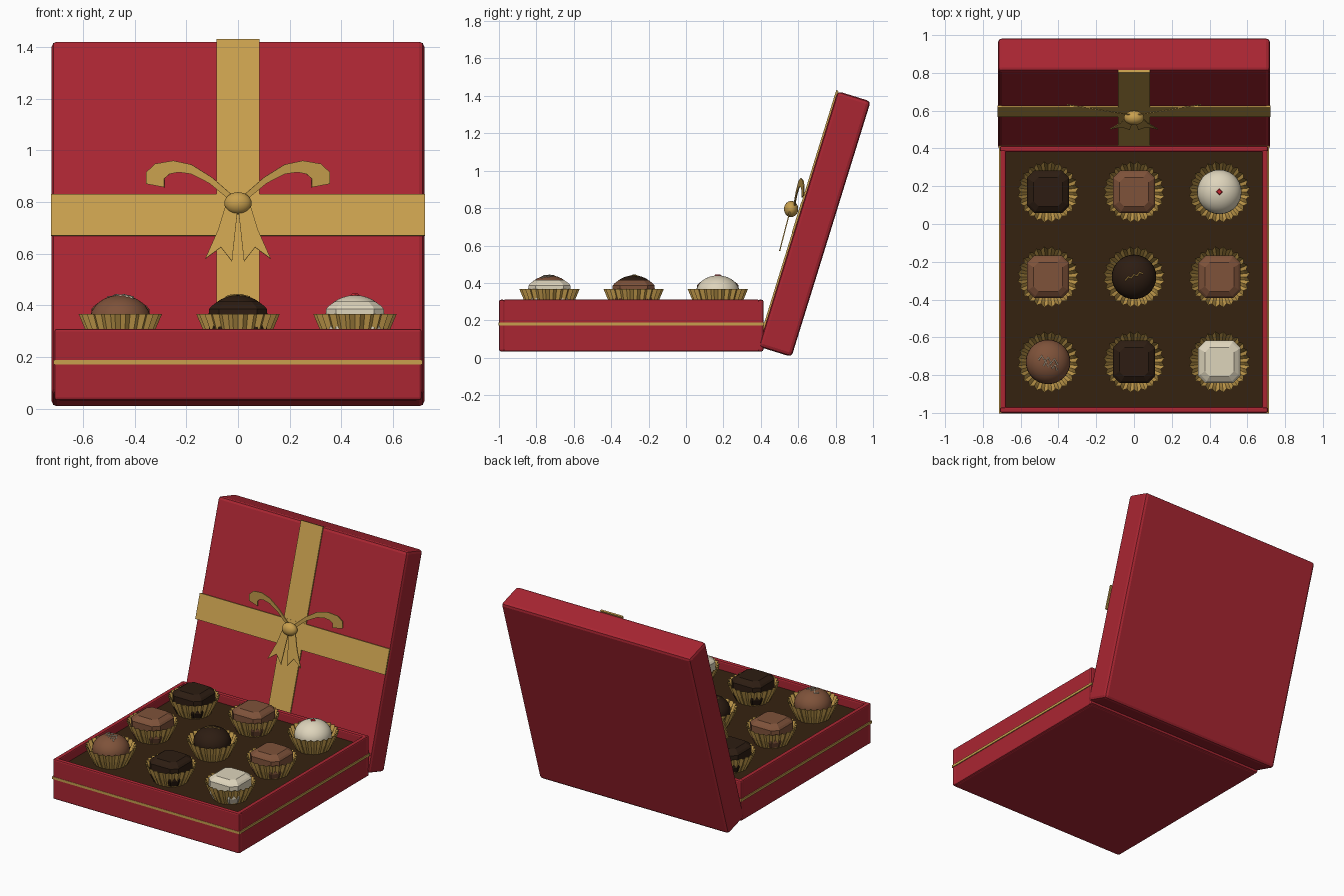
import bpy, bmesh, math
from mathutils import Matrix, Vector

cube = bpy.data.objects.get("Cube")
if cube:
    bpy.data.objects.remove(cube, do_unlink=True)


def material(name, *rgb):
    m = bpy.data.materials.new(name)
    m.use_nodes = True
    m.diffuse_color = (*rgb, 1)
    m.node_tree.nodes["Principled BSDF"].inputs["Base Color"].default_value = (*rgb, 1)
    return m


RED = material("box_red", 0.40, 0.019, 0.032)
GOLD = material("ribbon_gold", 0.58, 0.35, 0.076)
TRAY = material("tray_brown", 0.036, 0.016, 0.005)
DARK = material("dark_chocolate", 0.026, 0.012, 0.006)
MILK = material("milk_chocolate", 0.21, 0.085, 0.042)
CREAM = material("white_chocolate", 0.73, 0.66, 0.50)
BERRY = material("berry_red", 0.60, 0.02, 0.03)


def finish(name, bm, mat, smooth=False):
    bmesh.ops.recalc_face_normals(bm, faces=bm.faces)
    mesh = bpy.data.meshes.new(name)
    bm.to_mesh(mesh)
    bm.free()
    ob = bpy.data.objects.new(name, mesh)
    bpy.context.collection.objects.link(ob)
    mesh.materials.append(mat)
    for p in mesh.polygons:
        p.use_smooth = smooth
    return ob


def box(name, center, size, mat, bevel=0, frame=Matrix()):
    bm = bmesh.new()
    bmesh.ops.create_cube(bm, size=1, matrix=Matrix.Translation(center) @ Matrix.Diagonal((*size, 1)))
    ob = finish(name, bm, mat)
    ob.matrix_world = frame
    if bevel:
        mod = ob.modifiers.new("bevel", "BEVEL")
        mod.width, mod.segments = bevel, 2
    return ob


def ellipsoid(name, center, radii, mat):
    bm = bmesh.new()
    bmesh.ops.create_uvsphere(bm, u_segments=28, v_segments=16, radius=1,
                              matrix=Matrix.Translation(center) @ Matrix.Diagonal((*radii, 1)))
    return finish(name, bm, mat, True)


def loft(name, rings, mat, cap_top=True):
    """Joins closed rings of points, bottom to top."""
    bm = bmesh.new()
    loops = [[bm.verts.new(p) for p in ring] for ring in rings]
    n = len(loops[0])
    for a, b in zip(loops, loops[1:]):
        for i in range(n):
            j = (i + 1) % n
            bm.faces.new((a[i], a[j], b[j], b[i]))
    bm.faces.new(loops[0])
    if cap_top:
        bm.faces.new(loops[-1])
    return finish(name, bm, mat)


def sheet(name, rows, mat, thickness=0.006):
    """Thin ribbon made of rows of points."""
    bm = bmesh.new()
    grid = [[bm.verts.new(p) for p in row] for row in rows]
    for a, b in zip(grid, grid[1:]):
        for i in range(len(a) - 1):
            bm.faces.new((a[i], a[i + 1], b[i + 1], b[i]))
    ob = finish(name, bm, mat)
    mod = ob.modifiers.new("thickness", "SOLIDIFY")
    mod.thickness, mod.offset = thickness, 0
    return ob


# Base box: bottom slab, four walls, tray and gold trim
MID = -0.293
box("base_bottom", (0, MID, 0.10), (1.40, 1.39, 0.135), RED, 0.012)
box("base_front_wall", (0, -0.984, 0.172), (1.42, 0.032, 0.276), RED, 0.01)
box("base_back_wall", (0, 0.398, 0.172), (1.42, 0.032, 0.276), RED, 0.01)
for side, s in (("left", 1), ("right", -1)):
    box(f"base_{side}_wall", (s * 0.693, MID, 0.172), (0.03, 1.37, 0.276), RED, 0.008)
box("tray", (0, MID, 0.20), (1.37, 1.36, 0.10), TRAY)
box("base_gold_trim", (0, MID, 0.180), (1.428, 1.418, 0.017), GOLD)

# Open lid with crossed ribbons
LID = Matrix.Translation((0, 0.6875, 0.715)) @ Matrix.Rotation(math.radians(-17.2), 4, "X")
box("lid", (0, 0, 0), (1.44, 0.185, 1.43), RED, 0.02, LID)
box("ribbon_vertical", (0, -0.095, 0), (0.167, 0.012, 1.435), GOLD, 0, LID)
box("ribbon_horizontal", (0, -0.097, 0.006), (1.444, 0.012, 0.167), GOLD, 0, LID)

# Bow: loops, tails and knot
upper = [(0.02, 0.825), (0.10, 0.895), (0.18, 0.945), (0.25, 0.96), (0.32, 0.948), (0.355, 0.915), (0.355, 0.87)]
lower = [(0.035, 0.81), (0.11, 0.872), (0.18, 0.908), (0.23, 0.915), (0.265, 0.908), (0.285, 0.89), (0.285, 0.857)]
for side, s in (("left", 1), ("right", -1)):
    sheet(f"bow_loop_{side}",
          [[(s * x, 0.575 + 0.16 * x, z) for x, z in pair] for pair in zip(upper, lower)], GOLD)
    tail = [[(0.05, 0.78), (0.025, 0.78), (0, 0.78)],
            [(0.078, 0.69), (0.045, 0.69), (0.01, 0.69)],
            [(0.127, 0.58), (0.066, 0.625), (0.023, 0.57)]]
    sheet(f"bow_tail_{side}",
          [[(s * x, 0.555 - (0.78 - z) * 0.26, z) for x, z in row] for row in tail], GOLD)
ellipsoid("bow_knot", (0, 0.562, 0.795), (0.053, 0.038, 0.043), GOLD)


# Sweets
def paper_cup(x, y):
    pleats = 24
    rings = []
    for r, depth, z in ((0.105, 0.003, 0.252), (0.133, 0.006, 0.312), (0.155, 0.008, 0.368)):
        ring = []
        for i in range(pleats * 2):
            a = math.pi * i / pleats
            rr = r + (depth if i % 2 else -depth)
            ring.append((x + rr * math.cos(a), y + rr * math.sin(a), z))
        rings.append(ring)
    loft("paper_cup", rings, GOLD, cap_top=False)


def square_sweet(x, y, mat):
    rings = []
    for h, z in ((0.095, 0.26), (0.112, 0.30), (0.112, 0.386), (0.102, 0.398), (0.077, 0.416)):
        k = h * 0.66
        corners = [(h, -k), (h, k), (k, h), (-k, h), (-h, k), (-h, -k), (-k, -h), (k, -h)]
        rings.append([(x + u, y + v, z) for u, v in corners])
    loft("square_sweet", rings, mat)


DOME = Vector((0.118, 0.118, 0.095))


def round_sweet(x, y, mat):
    ellipsoid("round_sweet", (x, y, 0.345), DOME, mat)


def drizzle(x, y, path, mat):
    """Thin zigzag thread laid over a round sweet."""
    curve = bpy.data.curves.new("drizzle", "CURVE")
    curve.dimensions = "3D"
    curve.bevel_depth, curve.bevel_resolution = 0.004, 1
    line = curve.splines.new("POLY")
    line.points.add(len(path) - 1)
    for p, (u, v) in zip(line.points, path):
        drop = math.sqrt(1 - (u * u + v * v) / DOME.x ** 2)
        p.co = (x + u, y + v, 0.346 + DOME.z * drop, 1)
    curve.materials.append(mat)
    bpy.context.collection.objects.link(bpy.data.objects.new("drizzle", curve))


COLS = (-0.455, 0, 0.452)
ROWS = (-0.73, -0.28, 0.17)
LAYOUT = [[("round", MILK), ("square", DARK), ("square", CREAM)],
          [("square", MILK), ("round", DARK), ("square", MILK)],
          [("square", DARK), ("square", MILK), ("round", CREAM)]]
for y, row in zip(ROWS, LAYOUT):
    for x, (shape, mat) in zip(COLS, row):
        paper_cup(x, y)
        (round_sweet if shape == "round" else square_sweet)(x, y, mat)

# Toppings
zigzag = [(-0.05 + 0.0167 * i, (0.018 if i % 2 else -0.008) - 0.004 * i) for i in range(7)]
drizzle(COLS[0], ROWS[0], [(u, v + 0.018) for u, v in zigzag], CREAM)
drizzle(COLS[0], ROWS[0], [(u * 0.7 + 0.012, v - 0.012) for u, v in zigzag], CREAM)
drizzle(COLS[1], ROWS[1], [(u * 0.9, 0.5 * v + 0.008 * i - 0.015) for i, (u, v) in enumerate(zigzag)], GOLD)
bm = bmesh.new()
bmesh.ops.create_cone(bm, cap_ends=True, segments=4, radius1=0.02, radius2=0.012, depth=0.009,
                      matrix=Matrix.Translation((COLS[2], ROWS[2], 0.441)))
finish("berry_dot", bm, BERRY)
